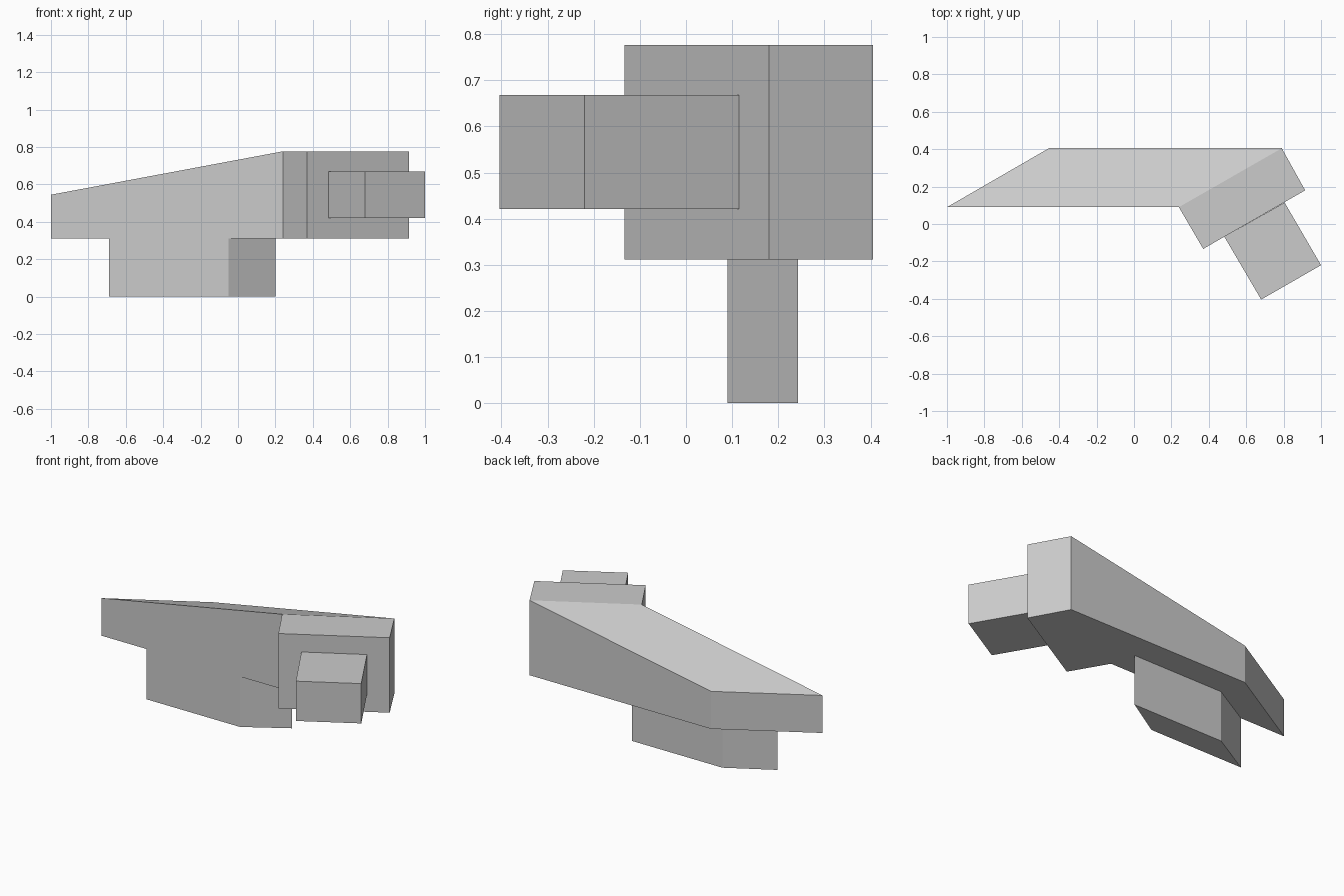
import bpy
import bmesh
from math import radians

cube = bpy.data.objects.get("Cube")
if cube:
    bpy.data.objects.remove(cube, do_unlink=True)

grey = bpy.data.materials.new("plain grey")
grey.use_nodes = True
colour = (0.6, 0.6, 0.6, 1)
grey.diffuse_color = colour
grey.node_tree.nodes["Principled BSDF"].inputs["Base Color"].default_value = colour


def prism(name, outline, bottom, top):
    """Extrude a counter-clockwise plan outline between two heights."""
    bm = bmesh.new()
    base = bm.faces.new([bm.verts.new((x, y, bottom)) for x, y in outline])
    cap = bmesh.ops.extrude_face_region(bm, geom=[base], use_keep_orig=True)["geom"]
    for v in cap:
        if isinstance(v, bmesh.types.BMVert):
            v.co.z = top
    return finish(name, bm)


def finish(name, bm):
    bmesh.ops.recalc_face_normals(bm, faces=bm.faces)
    mesh = bpy.data.meshes.new(name)
    bm.to_mesh(mesh)
    bm.free()
    mesh.materials.append(grey)
    obj = bpy.data.objects.new(name, mesh)
    bpy.context.collection.objects.link(obj)
    bpy.ops.object.select_all(action='DESELECT')
    obj.select_set(True)
    bpy.context.view_layer.objects.active = obj
    bpy.ops.object.shade_smooth_by_angle(angle=radians(20))
    return obj


# Main body: swept ramp rising to a level, angled head
FLOOR, LOW, HIGH = 0.312, 0.545, 0.777
stations = [  # front point, back point, roof height
    ((-1, 0.09), (-0.455, 0.405), LOW),
    ((0.24, 0.09), (0.79, 0.405), HIGH),
    ((0.37, -0.133), (0.915, 0.18), HIGH),
]
bm = bmesh.new()
rings = []
for front, back, roof in stations:
    rings.append([bm.verts.new((*p, z)) for p, z in
                  ((front, FLOOR), (back, FLOOR), (back, roof), (front, roof))])
for a, b in zip(rings, rings[1:]):
    for i in range(4):
        j = (i + 1) % 4
        bm.faces.new((a[i], a[j], b[j], b[i]))
bm.faces.new(rings[0])
bm.faces.new(rings[-1])
finish("main_body", bm)

# Lower block: swept the same way, with a softened front corner
block = prism("lower_block", [(-0.69, 0.09), (-0.05, 0.09), (0.2, 0.243), (-0.42, 0.243)],
              0, FLOOR)
sharp = block.data.attributes.get("sharp_edge")
for edge in block.data.edges:
    ends = [block.data.vertices[i].co for i in edge.vertices]
    if all(abs(p.x + 0.05) < 0.01 for p in ends) and sharp:
        sharp.data[edge.index].value = False

# Front box: projects from the angled face of the head
prism("front_box", [(0.68, -0.404), (1, -0.22), (0.805, 0.115), (0.483, -0.068)],
      0.421, 0.668)
